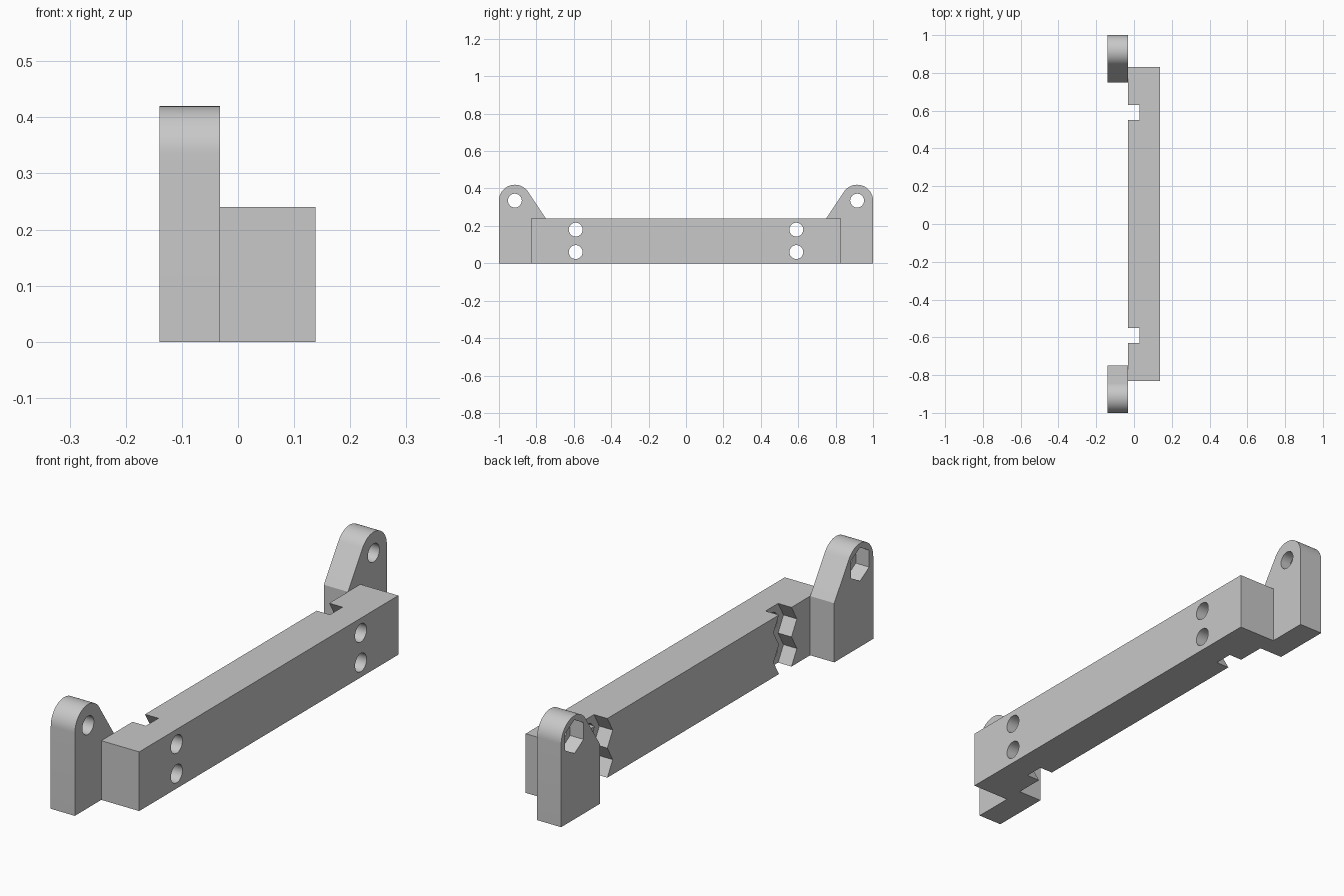
import bpy, bmesh, math

if "Cube" in bpy.data.objects:
    bpy.data.objects.remove(bpy.data.objects["Cube"])

grey = bpy.data.materials.new("plain_grey")
grey.diffuse_color = (0.58, 0.58, 0.58, 1)
grey.use_nodes = True
grey.node_tree.nodes["Principled BSDF"].inputs["Base Color"].default_value = grey.diffuse_color


def extrude_x(name, outline, x0, x1):
    """Prism from a (y, z) outline, running from x0 to x1."""
    bm = bmesh.new()
    base = bm.faces.new([bm.verts.new((x0, y, z)) for y, z in outline])
    ext = bmesh.ops.extrude_face_region(bm, geom=[base])
    moved = [g for g in ext["geom"] if isinstance(g, bmesh.types.BMVert)]
    bmesh.ops.translate(bm, verts=moved, vec=(x1 - x0, 0, 0))
    bmesh.ops.recalc_face_normals(bm, faces=bm.faces)
    mesh = bpy.data.meshes.new(name)
    bm.to_mesh(mesh)
    bm.free()
    mesh.materials.append(grey)
    ob = bpy.data.objects.new(name, mesh)
    bpy.context.collection.objects.link(ob)
    return ob


def ring(y, z, r, n, turn=0.0):
    return [(y + r * math.cos(turn + math.tau * i / n),
             z + r * math.sin(turn + math.tau * i / n)) for i in range(n)]


def cut(target, cutter):
    mod = target.modifiers.new("cut", 'BOOLEAN')
    mod.operation = 'DIFFERENCE'
    mod.solver = 'EXACT'
    mod.object = cutter
    bpy.context.view_layer.objects.active = target
    bpy.ops.object.modifier_apply(modifier=mod.name)
    bpy.data.objects.remove(cutter)


def finish(ob):
    bpy.ops.object.select_all(action='DESELECT')
    ob.select_set(True)
    bpy.context.view_layer.objects.active = ob
    bpy.ops.object.shade_smooth_by_angle(angle=math.radians(25))


BACK, MID, FRONT = -0.14, -0.032, 0.138   # x planes
HOLE = 0.037

# Long bar with two bolt holes and nut pockets near each end
bar = extrude_x("bar", [(-0.83, 0), (0.83, 0), (0.83, 0.24), (-0.83, 0.24)], MID, FRONT)
for s in (-1, 1):
    for z in (0.06, 0.18):
        cut(bar, extrude_x("nut_cutter", ring(s * 0.59, z, 0.0748, 6), MID - 0.05, 0.028))
        cut(bar, extrude_x("bolt_cutter", ring(s * 0.59, z, HOLE, 40), MID - 0.06, FRONT + 0.05))
finish(bar)

# Upright lugs: rounded top, sloped inner shoulder, bolt hole and nut pocket
CY, CZ, R = 0.915, 0.335, 0.085
for s, name in ((-1, "front_lug"), (1, "back_lug")):
    arc = [math.radians(146.5 * i / 24) for i in range(25)]
    outline = [(0.75, 0), (1.0, 0)]
    outline += [(CY + R * math.cos(a), CZ + R * math.sin(a)) for a in arc]
    outline += [(0.75, 0.24)]
    lug = extrude_x(name, [(s * y, z) for y, z in outline], BACK, MID)
    cut(lug, extrude_x("nut_cutter", ring(s * CY, CZ, 0.068, 6, math.pi / 6), BACK - 0.05, BACK + 0.06))
    cut(lug, extrude_x("bolt_cutter", ring(s * CY, CZ, HOLE, 40), BACK - 0.06, MID + 0.05))
    finish(lug)
